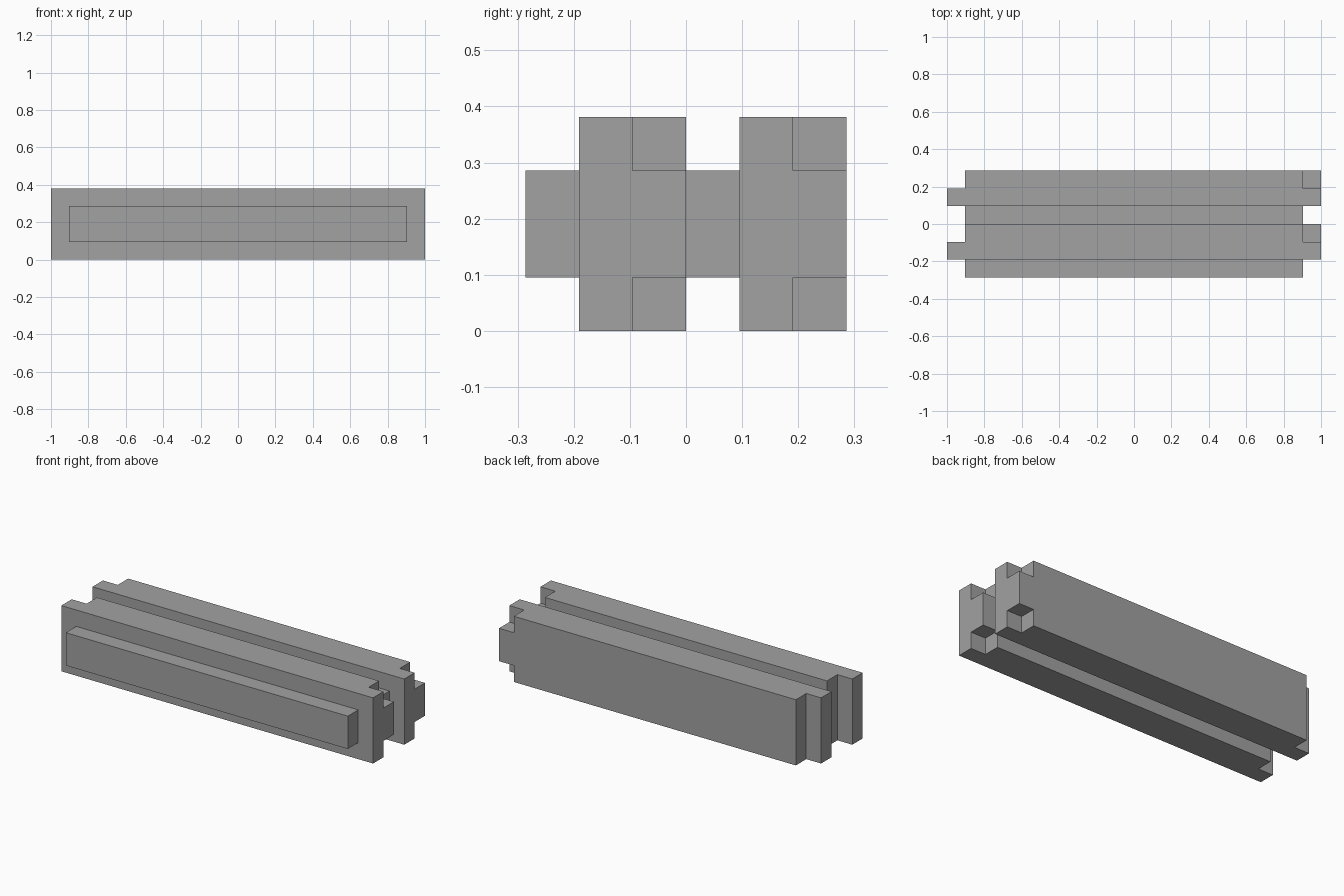
import bpy

cube = bpy.data.objects.get("Cube")
if cube:
    bpy.data.objects.remove(cube, do_unlink=True)

U = 2 / 21          # module: the model is 21 x 6 x 4 modules
END = 1 - U         # half length of the shortened parts

grey = bpy.data.materials.new("mid_grey")
grey.use_nodes = True
GREY = (0.36, 0.36, 0.36, 1)
grey.diffuse_color = GREY
grey.node_tree.nodes["Principled BSDF"].inputs["Base Color"].default_value = GREY


def extrude_outline(name, outline, y0, y1):
    """Solid slab from an x-z outline, running from y0 to y1."""
    n = len(outline)
    verts = [(x, y, z) for y in (y0, y1) for x, z in outline]
    faces = [list(range(n)), list(range(2 * n - 1, n - 1, -1))]
    faces += [[i, i + n, (i + 1) % n + n, (i + 1) % n] for i in range(n)]
    mesh = bpy.data.meshes.new(name)
    mesh.from_pydata(verts, [], faces)
    mesh.materials.append(grey)
    mesh.update()
    obj = bpy.data.objects.new(name, mesh)
    bpy.context.collection.objects.link(obj)
    return obj


def rectangle(half_length, z0, z1):
    return [(-half_length, z0), (half_length, z0), (half_length, z1), (-half_length, z1)]


# Core layer: square at the left end, with a central tongue at the +x end
core = [(-END, 0), (END, 0), (END, U), (1, U),
        (1, 3 * U), (END, 3 * U), (END, 4 * U), (-END, 4 * U)]

# Two identical boards, each a rail, a full-length face and a tongued core
for side, start in (("front", -3 * U), ("back", 0)):
    extrude_outline(side + "_rail", rectangle(END, U, 3 * U), start, start + U)
    extrude_outline(side + "_board_face", rectangle(1, 0, 4 * U), start + U, start + 2 * U)
    extrude_outline(side + "_tongued_core", core, start + 2 * U, start + 3 * U)
